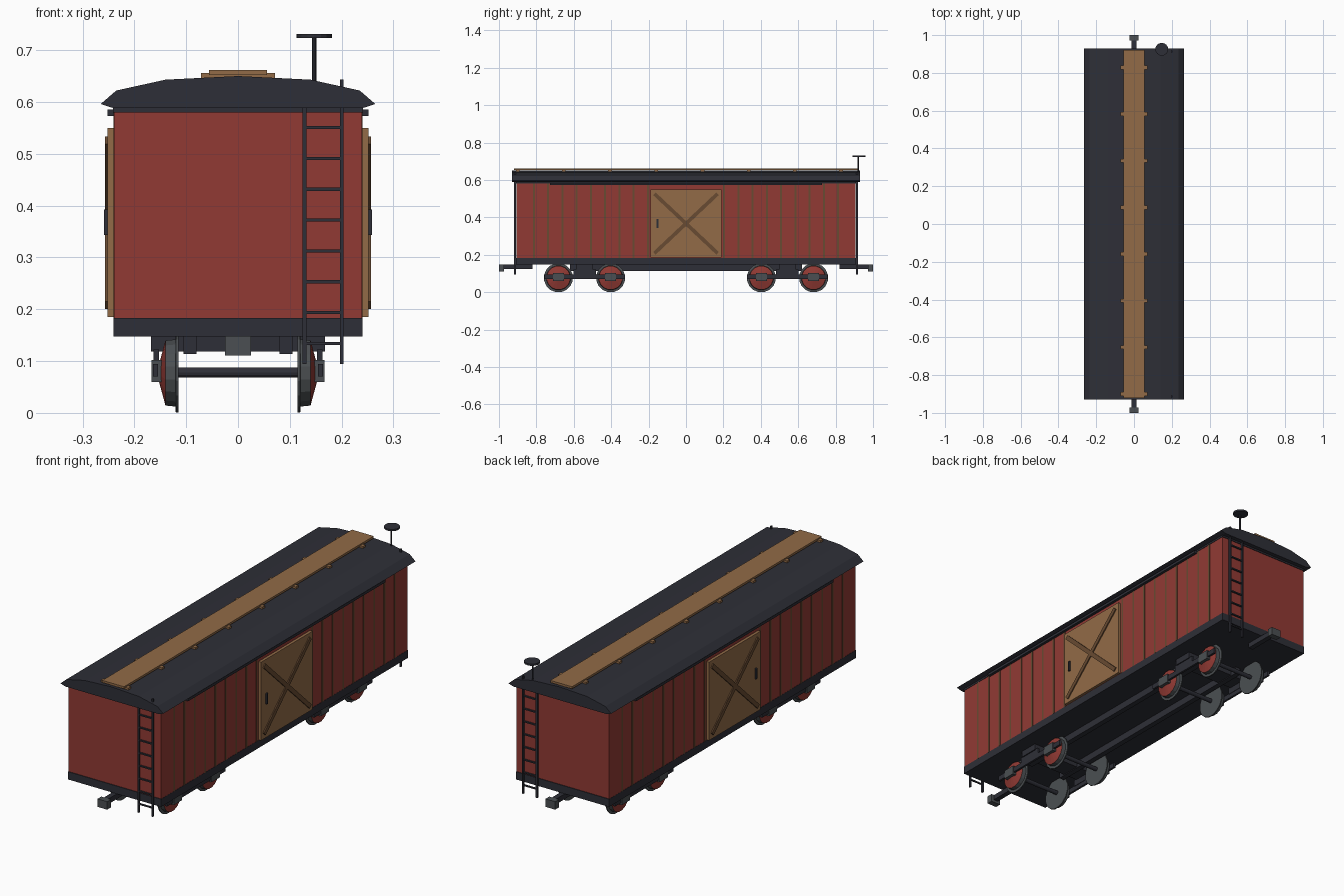
import bpy, bmesh, math
from mathutils import Matrix, Vector

if "Cube" in bpy.data.objects:
    bpy.data.objects.remove(bpy.data.objects["Cube"])


def mat(name, r, g, b):
    m = bpy.data.materials.new(name)
    m.diffuse_color = (r, g, b, 1)
    m.use_nodes = True
    m.node_tree.nodes["Principled BSDF"].inputs["Base Color"].default_value = m.diffuse_color
    return m


RED = mat("barn red", 0.285, 0.042, 0.034)
TAN = mat("tan wood", 0.287, 0.147, 0.063)
BROWN = mat("dark wood", 0.14, 0.07, 0.032)
DARK = mat("charcoal", 0.027, 0.028, 0.038)
IRON = mat("iron grey", 0.07, 0.078, 0.084)


def finish(name, bm, *mats):
    bmesh.ops.recalc_face_normals(bm, faces=bm.faces)
    me = bpy.data.meshes.new(name)
    bm.to_mesh(me)
    bm.free()
    for m in mats:
        me.materials.append(m)
    ob = bpy.data.objects.new(name, me)
    bpy.context.collection.objects.link(ob)
    return ob


def boxes(name, m, *spans):
    """One object from boxes given as (x0, x1, y0, y1, z0, z1)."""
    bm = bmesh.new()
    for x0, x1, y0, y1, z0, z1 in spans:
        mx = (Matrix.Translation(((x0 + x1) / 2, (y0 + y1) / 2, (z0 + z1) / 2))
              @ Matrix.Diagonal((x1 - x0, y1 - y0, z1 - z0, 1)))
        bmesh.ops.create_cube(bm, size=1, matrix=mx)
    return finish(name, bm, m)


def rod(name, m, a, b, r, n=12):
    a, b = Vector(a), Vector(b)
    d = b - a
    bm = bmesh.new()
    mx = Matrix.Translation((a + b) / 2) @ d.to_track_quat('Z', 'Y').to_matrix().to_4x4()
    bmesh.ops.create_cone(bm, cap_ends=True, segments=n, radius1=r, radius2=r,
                          depth=d.length, matrix=mx)
    return finish(name, bm, m)


def mirror(ob, x=True, y=False):
    md = ob.modifiers.new("mirror", 'MIRROR')
    md.use_axis = (x, y, False)
    md.use_clip = False
    md.use_mirror_merge = False
    return ob


# Car body
boxes("floor_sill", DARK, (-.24, .24, -.91, .91, .147, .183))
boxes("body_walls", RED, (-.239, .239, -.907, .907, .183, .58))
boxes("top_trim", DARK, (-.241, .241, -.91, .91, .58, .592))
grooves = [.28 + .0762 * i for i in range(-1, 8)]
mirror(boxes("board_grooves", BROWN,
             *[(.237, .2405, y - .005, y + .005, .183, .58) for y in grooves]), y=True)

# Arched roof from an extruded profile
half = [(.24, .588), (.265, .596), (.235, .622), (.14, .643)]
profile = half + [(0, .65)] + [(-x, z) for x, z in reversed(half)]
bm = bmesh.new()
face = bm.faces.new([bm.verts.new((x, -.93, z)) for x, z in profile])
ext = bmesh.ops.extrude_face_region(bm, geom=[face])
bmesh.ops.translate(bm, vec=(0, 1.86, 0),
                    verts=[g for g in ext["geom"] if isinstance(g, bmesh.types.BMVert)])
if not any(abs(f.normal.y) > .9 and f.calc_center_median().y < -.9 for f in bm.faces):
    bm.faces.new([v for v in bm.verts if v.co.y < 0])
finish("roof", bm, DARK)

# Roof walkway and its cross cleats
boxes("roof_walkway", TAN, (-.056, .056, -.92, .92, .652, .662))
boxes("walkway_cleats", TAN,
      *[(-.071, .071, y - .01, y + .01, .643, .656)
        for y in [-.9 + .247 * i for i in range(8)]])

# Sliding doors with crossed braces, handle and top rail
mirror(boxes("door", TAN, (.238, .252, -.19, .19, .185, .55)))
bm = bmesh.new()
for s in (1, -1):
    mx = (Matrix.Translation((.2535, 0, .367))
          @ Matrix.Rotation(s * math.atan2(.32, .34), 4, 'X')
          @ Matrix.Diagonal((.007, .465, .02, 1)))
    bmesh.ops.create_cube(bm, size=1, matrix=mx)
mirror(finish("door_braces", bm, BROWN))
mirror(boxes("door_handle", DARK, (.25, .259, -.157, -.147, .343, .392)))
mirror(boxes("door_rail", DARK, (.236, .252, -.727, .727, .573, .585)))

# End ladders
ladder = [(.124, .132, -.919, -.909, .094, .6), (.197, .204, -.919, -.909, .094, .643)]
ladder += [(.126, .203, -.918, -.911, .131 + .0595 * i, .137 + .0595 * i) for i in range(8)]
mirror(boxes("end_ladder", DARK, *ladder), x=False, y=True)

# Brake wheel on the rear roof edge
rod("brake_staff", DARK, (.147, .92, .6), (.147, .92, .727), .004, 8)
rod("brake_wheel", DARK, (.147, .925, .723), (.147, .925, .731), .034, 16)

# Couplers
mirror(boxes("coupler_shank", DARK, (-.012, .012, -.98, -.82, .123, .147)), x=False, y=True)
mirror(boxes("coupler_head", IRON, (-.025, .025, -1, -.972, .111, .148)), x=False, y=True)

# Underframe beams
mirror(boxes("underframe_beam", DARK, (.08, .105, -.62, .62, .114, .15)))

# Trucks: bolster, side frames and axle boxes
C = -.542
mirror(boxes("truck_bolster", DARK, (-.168, .168, C - .045, C + .045, .118, .148)),
       x=False, y=True)
mirror(boxes("truck_side_frame", DARK,
             (.154, .164, C - .215, C + .215, .07, .094),
             (.152, .163, C - .06, C + .06, .09, .122)), y=True)
mirror(boxes("axle_box", IRON,
             *[(.148, .167, y - .03, y + .03, .06, .102) for y in (-.682, -.403)]), y=True)


# Turned wheels: grey flange, tread and back, red outer face
def wheel(name, y, n=16):
    r_z, bm = .077, bmesh.new()
    prof = [(.115, .078), (.12, .078), (.121, .066), (.14, .064), (.153, .015)]
    rings = []
    for x, r in prof:
        ang = [(i + .5) * 2 * math.pi / n for i in range(n)]
        rings.append([bm.verts.new((x, y + r * math.sin(a), r_z + r * math.cos(a)))
                      for a in ang])
    for k in range(len(rings) - 1):
        for i in range(n):
            j = (i + 1) % n
            f = bm.faces.new((rings[k][i], rings[k][j], rings[k + 1][j], rings[k + 1][i]))
            f.material_index = 1 if k == 3 else 0
    bm.faces.new(rings[0])
    bm.faces.new(rings[-1]).material_index = 1
    mirror(finish(name, bm, IRON, RED), y=True)


for label, y in (("outer", -.682), ("inner", -.403)):
    wheel(label + "_wheel", y)
    mirror(rod(label + "_axle", DARK, (-.117, y, .078), (.117, y, .078), .01), x=False, y=True)
